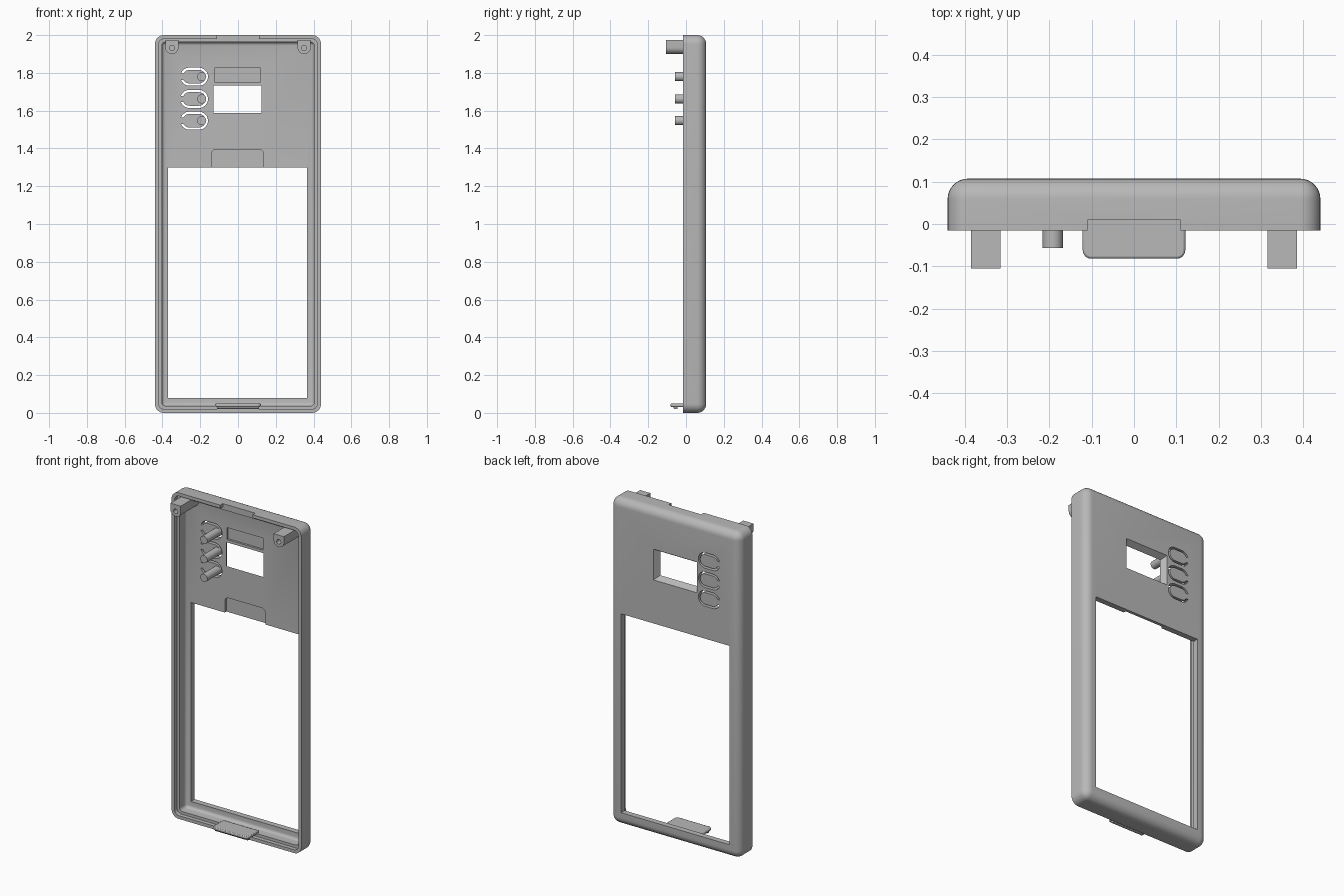
import bpy, bmesh, math
from mathutils import Vector

if "Cube" in bpy.data.objects:
    bpy.data.objects.remove(bpy.data.objects["Cube"])

grey = bpy.data.materials.new("plain grey plastic")
grey.use_nodes = True
colour = (0.48, 0.48, 0.48, 1)
grey.diffuse_color = colour
grey.node_tree.nodes["Principled BSDF"].inputs["Base Color"].default_value = colour


def finish(name, bm):
    bmesh.ops.recalc_face_normals(bm, faces=bm.faces[:])
    mesh = bpy.data.meshes.new(name)
    bm.to_mesh(mesh)
    bm.free()
    mesh.materials.append(grey)
    ob = bpy.data.objects.new(name, mesh)
    bpy.context.collection.objects.link(ob)
    return ob


def box(name, lo, hi, radius=0, rule=None, segments=6):
    """Box between two corners; edges chosen by the rule are rounded."""
    bm = bmesh.new()
    bmesh.ops.create_cube(bm, size=1)
    lo, hi = Vector(lo), Vector(hi)
    for v in bm.verts:
        v.co = Vector(a + (b - a) * (c + 0.5) for a, b, c in zip(lo, hi, v.co))
    if radius:
        edges = [e for e in bm.edges if rule(*(v.co for v in e.verts))]
        bmesh.ops.bevel(bm, geom=edges, offset=radius, segments=segments,
                        profile=0.5, affect='EDGES', clamp_overlap=True)
    return finish(name, bm)


def prism(name, outline, y0, y1, grow=0):
    """Outline in x and z, drawn out along y, optionally flaring."""
    bm = bmesh.new()
    n = len(outline)
    cx = sum(p[0] for p in outline) / n
    cz = sum(p[1] for p in outline) / n
    near = [bm.verts.new((x, y0, z)) for x, z in outline]
    far = [bm.verts.new((x + math.copysign(grow, x - cx), y1,
                         z + math.copysign(grow, z - cz))) for x, z in outline]
    bm.faces.new(near)
    bm.faces.new(far[::-1])
    for i in range(n):
        j = (i + 1) % n
        bm.faces.new((near[i], far[i], far[j], near[j]))
    return finish(name, bm)


def arc(cx, cz, r, a0, a1, n=12):
    angles = [math.radians(a0 + (a1 - a0) * i / n) for i in range(n + 1)]
    return [(cx + r * math.cos(a), cz + r * math.sin(a)) for a in angles]


def circle(cx, cz, r, n=24):
    return arc(cx, cz, r, 0, 360, n)[:-1]


def rectangle(x0, x1, z0, z1):
    return [(x0, z0), (x1, z0), (x1, z1), (x0, z1)]


def cut(target, cutter):
    mod = target.modifiers.new("cut", 'BOOLEAN')
    mod.operation, mod.solver, mod.object = 'DIFFERENCE', 'EXACT', cutter
    bpy.context.view_layer.objects.active = target
    bpy.ops.object.modifier_apply(modifier=mod.name)
    bpy.data.objects.remove(cutter)


def along_y(a, b):
    return abs(a.y - b.y) > 1e-4


def all_but_front(front):
    return lambda a, b: not (abs(a.y - front) < 1e-4 and abs(b.y - front) < 1e-4)


# Rounded tray, open at the front, with a stepped rim
FRONT, BACK, FLOOR = -0.015, 0.107, 0.072
shell = box("shell", (-0.44, FRONT, 0), (0.44, BACK, 2), 0.048, all_but_front(FRONT), 8)
cut(shell, box("cavity", (-0.403, -0.05, 0.037), (0.403, FLOOR, 1.963),
               0.018, all_but_front(-0.05), 4))
cut(shell, box("rim_step", (-0.42, -0.05, 0.02), (0.42, 0.01, 1.98), 0.03, along_y))

# Large opening and the finger recess above it
cut(shell, prism("main_opening", rectangle(-0.37, 0.365, 0.08, 1.30), 0.03, 0.15))
recess = [(-0.14, 1.28), (0.135, 1.28)]
recess += arc(0.11, 1.37, 0.025, 0, 90, 6) + arc(-0.115, 1.37, 0.025, 90, 180, 6)
cut(shell, prism("finger_recess", recess, 0.05, FLOOR + 0.016))

# Display opening flaring to the back, and a shallow pocket over it
cut(shell, prism("display_opening", rectangle(-0.125, 0.12, 1.592, 1.73), 0.065, 0.115, 0.03))
cut(shell, prism("pocket", rectangle(-0.125, 0.12, 1.752, 1.825), 0.05, FLOOR + 0.012))

# Notch in the top wall
cut(shell, box("top_notch", (-0.11, -0.05, 1.95), (0.11, 0.01, 2.05)))

# Flexible buttons: a slot nearly all the way round, and a peg on each
for i, z in enumerate((1.78, 1.662, 1.547)):
    def loop(r, gap):
        left = -0.257
        return (arc(left, z, r, 180 + gap, 270, 8) + arc(-0.207, z, r, -90, 90, 14)
                + arc(left, z, r, 90, 180 - gap, 8))
    slot = loop(0.048, 20) + loop(0.036, 27)[::-1]
    cut(shell, prism("button_slot", slot, 0.04, 0.15))
    prism(f"button_peg_{i + 1}", circle(-0.192, z, 0.024), -0.057, FLOOR + 0.01)

# Screw bosses in the top corners
for side, x in (("right", -0.35), ("left", 0.35)):
    outline = arc(x, 1.935, 0.035, 180, 360, 16) + [(x + 0.035, 1.973), (x - 0.035, 1.973)]
    boss = prism(f"screw_boss_{side}", outline, -0.105, FLOOR + 0.01)
    cut(boss, prism("screw_hole", circle(x, 1.932, 0.014), -0.15, 0.04))

# Latch tongue at the bottom, with a catch beneath it
tongue = box("latch_tongue", (-0.121, -0.082, 0.032), (0.121, 0.03, 0.05), 0.02,
             lambda a, b: abs(a.z - b.z) > 0.01 and a.y < 0)
soften = tongue.modifiers.new("soft edges", 'BEVEL')
soften.width, soften.segments = 0.005, 2
box("latch_catch", (-0.11, -0.066, 0.02), (0.11, -0.045, 0.036), 0.005,
    lambda a, b: abs(a.x - b.x) > 0.1 and a.z < 0.03, 3)

# Smooth shading with crisp edges
bpy.ops.object.select_all(action='DESELECT')
for ob in bpy.context.collection.objects:
    if ob.type == 'MESH' and grey.name in ob.data.materials:
        ob.select_set(True)
        bpy.context.view_layer.objects.active = ob
bpy.ops.object.shade_smooth_by_angle(angle=math.radians(30))
